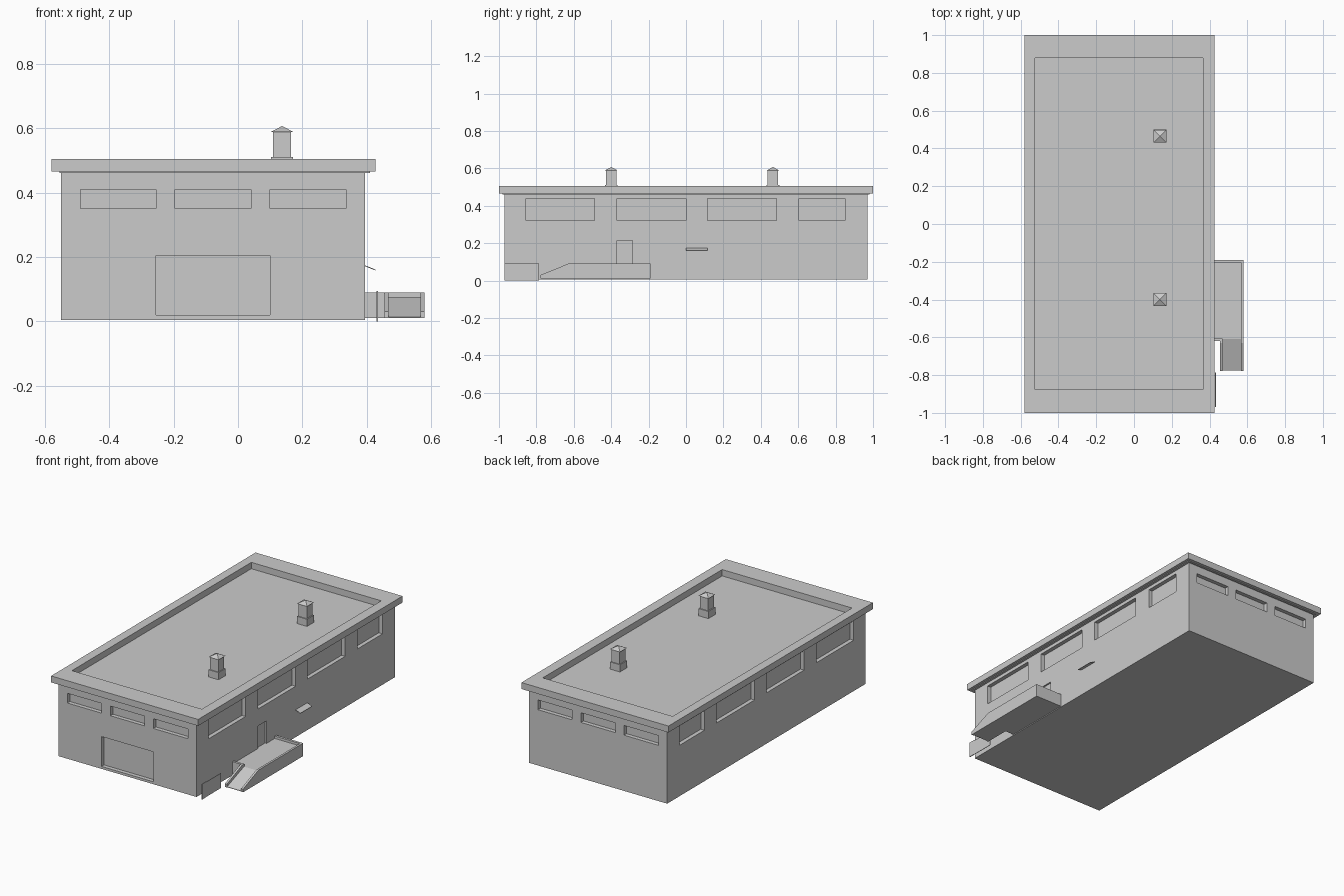
import bpy, bmesh
from mathutils import Matrix

cube = bpy.data.objects.get("Cube")
if cube:
    bpy.data.objects.remove(cube, do_unlink=True)

GREY = (0.6, 0.6, 0.6, 1)
mat = bpy.data.materials.new("plain grey")
mat.use_nodes = True
mat.diffuse_color = GREY
mat.node_tree.nodes["Principled BSDF"].inputs["Base Color"].default_value = GREY


def add_box(bm, xs, ys, zs):
    """Add a box given its extents on each axis."""
    spans = (xs, ys, zs)
    mid = [(a + b) / 2 for a, b in spans]
    size = [b - a for a, b in spans]
    bmesh.ops.create_cube(bm, size=1, matrix=Matrix.Translation(mid) @ Matrix.Diagonal((*size, 1)))


def finish(bm, name):
    bmesh.ops.recalc_face_normals(bm, faces=bm.faces)
    mesh = bpy.data.meshes.new(name)
    bm.to_mesh(mesh)
    bm.free()
    mesh.materials.append(mat)
    obj = bpy.data.objects.new(name, mesh)
    bpy.context.collection.objects.link(obj)
    return obj


def boxes(name, *specs):
    bm = bmesh.new()
    for spec in specs:
        add_box(bm, *spec)
    return finish(bm, name)


def add_profile(bm, points, x0, x1):
    """Extrude a (y, z) outline along x."""
    face = bm.faces.new([bm.verts.new((x0, y, z)) for y, z in points])
    moved = bmesh.ops.extrude_face_region(bm, geom=[face])["geom"]
    verts = [v for v in moved if isinstance(v, bmesh.types.BMVert)]
    bmesh.ops.translate(bm, verts=verts, vec=(x1 - x0, 0, 0))


def cut(target, cutter):
    mod = target.modifiers.new("openings", 'BOOLEAN')
    mod.operation = 'DIFFERENCE'
    mod.solver = 'EXACT'
    mod.object = cutter
    bpy.context.view_layer.objects.active = target
    bpy.ops.object.modifier_apply(modifier=mod.name)
    bpy.data.objects.remove(cutter, do_unlink=True)


# Main walls
LEFT, RIGHT, END, DEPTH = -0.55, 0.395, 0.97, 0.025
walls = boxes("walls", ((LEFT, RIGHT), (-END, END), (0.005, 0.462)))

# Recessed windows and doors
openings = []
for side in (-1, 1):
    wall_y = sorted((side * (END - DEPTH), side * (END + 0.1)))
    for x in (-0.49, -0.195, 0.1):
        openings.append(((x, x + 0.235), wall_y, (0.35, 0.41)))
for wall_x in ((LEFT - 0.1, LEFT + DEPTH), (RIGHT - DEPTH, RIGHT + 0.1)):
    for ys in ((-0.855, -0.49), (-0.37, 0), (0.115, 0.485), (0.605, 0.85)):
        openings.append((wall_x, ys, (0.32, 0.44)))
openings.append(((-0.255, 0.1), (-END - 0.1, DEPTH - END), (0.02, 0.205)))
openings.append(((RIGHT - 0.01, RIGHT + 0.1), (-0.37, -0.285), (0.075, 0.215)))
cut(walls, boxes("opening_cutter", *openings))

# Overhanging roof edge with a sunken deck
roof = boxes("roof_edge", ((-0.58, 0.427), (-1, 1), (0.465, 0.505)))
cut(roof, boxes("deck_cutter", ((-0.525, 0.365), (-0.875, 0.88), (0.4, 0.6))))
boxes("roof_deck", ((-0.54, 0.385), (-0.93, 0.93), (0.458, 0.4655)))
boxes("soffit", ((-0.555, 0.41), (-0.98, 0.98), (0.461, 0.465)))

# Roof vents: base, shaft and pyramid cap
for name, y in (("front_vent", -0.4), ("back_vent", 0.465)):
    bm = bmesh.new()
    x = 0.137
    for half, zs in ((0.034, (0.46, 0.51)), (0.028, (0.51, 0.59))):
        add_box(bm, (x - half, x + half), (y - half, y + half), zs)
    bmesh.ops.create_cone(bm, cap_ends=True, segments=4, radius1=0.048, radius2=0, depth=0.018,
                          matrix=Matrix.Translation((x, y, 0.598)) @ Matrix.Rotation(0.7854, 4, 'Z'))
    finish(bm, name)

# Loading ramp: landing, slope and curbs
bm = bmesh.new()
add_box(bm, (RIGHT, 0.575), (-0.61, -0.195), (0.01, 0.075))
add_profile(bm, [(-0.775, 0.01), (-0.775, 0.013), (-0.61, 0.075), (-0.61, 0.01)], 0.46, 0.575)
curb = [(-0.778, 0.01), (-0.778, 0.03), (-0.63, 0.09)]
add_profile(bm, curb + [(-0.19, 0.09), (-0.19, 0.01)], 0.567, 0.58)
add_profile(bm, curb + [(-0.605, 0.09), (-0.605, 0.01)], 0.455, 0.468)
add_box(bm, (RIGHT, 0.58), (-0.205, -0.19), (0.01, 0.09))
add_box(bm, (RIGHT, 0.468), (-0.62, -0.605), (0.01, 0.09))
finish(bm, "ramp")

# Thin guard panel at the front corner
boxes("guard_panel", ((0.43, 0.435), (-END, -0.93), (0, 0.095)),
      ((0.43, 0.433), (-0.93, -0.785), (0, 0.092)))

# Small sloping canopy on the side wall
bm = bmesh.new()
add_box(bm, (RIGHT - 0.002, 0.427), (0, 0.115), (0.172, 0.175))
for v in bm.verts:
    if v.co.x > 0.41:
        v.co.z -= 0.014
finish(bm, "canopy")
